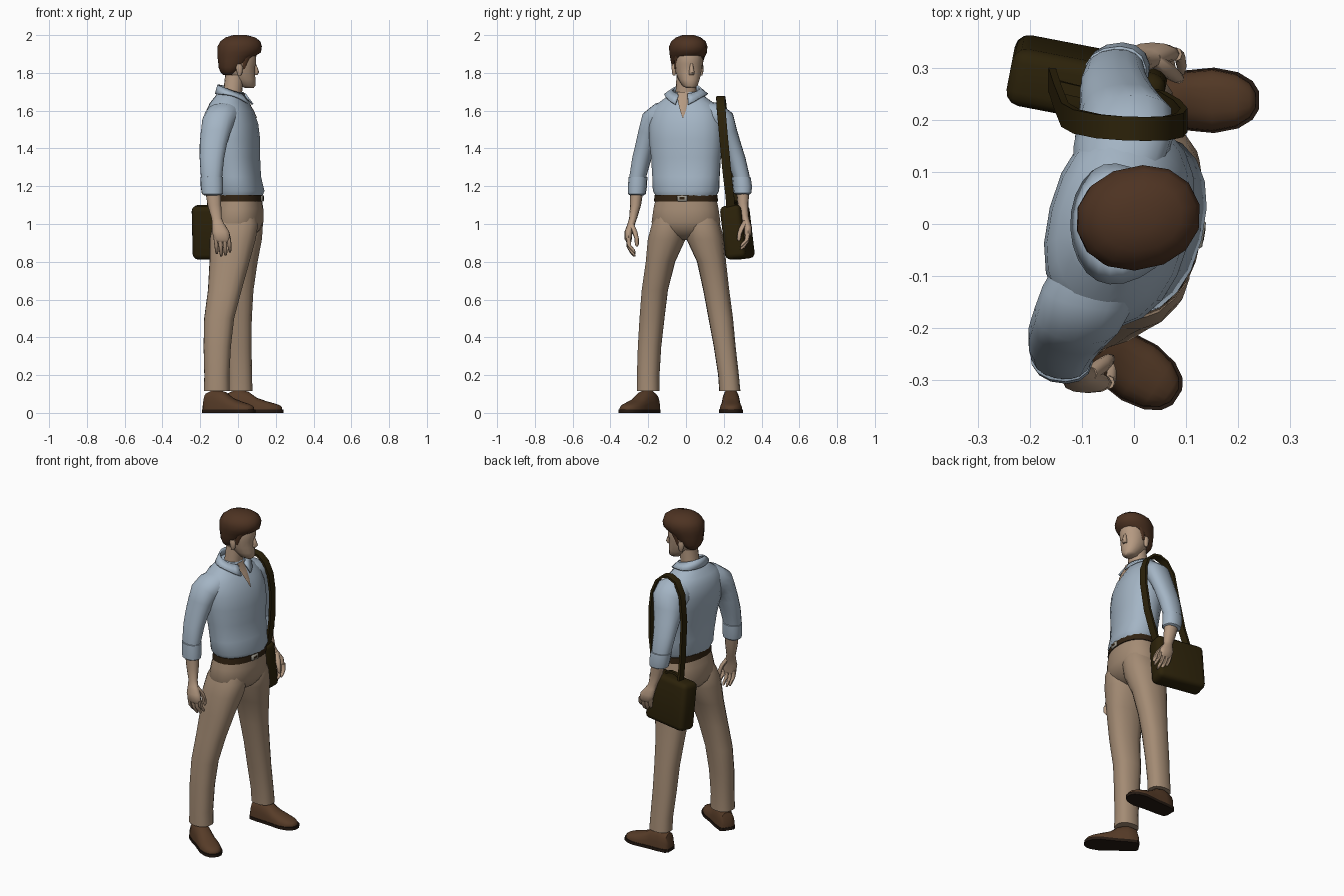
import bpy, bmesh, math
from mathutils import Vector, Matrix


def mat(name, r, g, b):
    m = bpy.data.materials.new(name)
    m.diffuse_color = (r, g, b, 1)
    return m


SHIRT = mat("pale_blue_cloth", .37, .46, .555)
PANTS = mat("tan_cloth", .37, .26, .175)
SKIN = mat("skin", .46, .32, .22)
HAIR = mat("brown_hair", .075, .033, .016)
LEATHER = mat("dark_leather", .025, .016, .003)
BELT = mat("belt_leather", .030, .016, .006)
SHOE = mat("brown_leather", .095, .045, .021)
SOLE = mat("dark_sole", .018, .010, .006)
METAL = mat("buckle_grey", .35, .33, .28)


def finish(name, bm, material, angle=50):
    bmesh.ops.recalc_face_normals(bm, faces=bm.faces)
    me = bpy.data.meshes.new(name)
    bm.to_mesh(me)
    bm.free()
    me.materials.append(material)
    me.shade_smooth()
    me.set_sharp_from_angle(angle=math.radians(angle))
    ob = bpy.data.objects.new(name, me)
    bpy.context.collection.objects.link(ob)
    return ob


def skin_rings(name, rings, material, closed=True, caps=True, angle=50):
    """Bridge successive point rings into one surface."""
    bm = bmesh.new()
    vs = [[bm.verts.new(p) for p in r] for r in rings]
    n = len(rings[0])
    for a, b in zip(vs, vs[1:]):
        for i in range(n if closed else n - 1):
            j = (i + 1) % n
            bm.faces.new((a[i], a[j], b[j], b[i]))
    if caps and closed:
        bm.faces.new(vs[0])
        bm.faces.new(vs[-1])
    return finish(name, bm, material, angle)


def loft(name, data, material, yaw=0, n=16, power=.9, angle=50, warp=None, caps=True):
    """Oval sections (cx, cy, z, half x, half y, optional tilt about x), turned by yaw."""
    rot = Matrix.Rotation(math.radians(yaw), 3, 'Z')
    rings = []
    for cx, cy, z, rx, ry, *tilt in data:
        r = rot @ Matrix.Rotation(math.radians(-tilt[0] if tilt else 0), 3, 'X')
        ring = []
        for k in range(n):
            a = 2 * math.pi * k / n
            c, s = math.cos(a), math.sin(a)
            p = Vector((cx, cy, z)) + r @ Vector((rx * math.copysign(abs(c) ** power, c),
                                                  ry * math.copysign(abs(s) ** power, s), 0))
            ring.append(warp(p) if warp else p)
        rings.append(ring)
    return skin_rings(name, rings, material, angle=angle, caps=caps)


# Shirt body, twisted towards the right
loft("shirt_body", [
    (.01, 0, 1.148, .114, .162), (.01, 0, 1.175, .124, .178), (.0, 0, 1.25, .115, .182),
    (-.01, 0, 1.35, .12, .188), (-.022, 0, 1.45, .132, .2), (-.033, 0, 1.53, .133, .2),
    (-.043, 0, 1.60, .118, .185), (-.047, 0, 1.64, .097, .15),
    (-.045, 0, 1.67, .077, .108), (-.04, 0, 1.70, .062, .075)], SHIRT, yaw=-14, n=20)

# Open neckline
rows = [(.028, 1.70, .03), (.038, 1.67, .03), (.057, 1.64, .025), (.081, 1.60, .015), (.098, 1.562, .002)]
skin_rings("open_neckline", [[(x - .001, -.016 - w, z), (x + .003, -.016, z), (x - .001, -.016 + w, z)]
                             for x, z, w in rows], SKIN, closed=False)

# Folded collar: a strip round the neck with two points at the front
top, low = [], []
for k in range(21):
    b = math.radians(18 + 324 * k / 20)
    a = b - math.radians(12)
    f = (math.cos(b) + 1) / 2       # 1 at the front
    c, s = math.cos(a), math.sin(a)
    top.append((-.04 + (.064 + .014 * f) * c, .072 * s, 1.738 - .052 * f))
    low.append((-.04 + (.078 + .042 * f * f) * c, .114 * s, 1.688 - .062 * f ** 5))
collar = skin_rings("collar", [top, low], SHIRT, closed=False)
sol = collar.modifiers.new("thickness", 'SOLIDIFY')
sol.thickness = .01
sol.offset = 0

# Trousers
loft("trouser_seat", [(.01, 0, 1.145, .112, .16), (.006, 0, 1.08, .126, .174), (0, 0, 1.01, .132, .184),
                      (-.004, 0, .97, .118, .165), (-.005, 0, .94, .092, .12), (-.008, 0, .915, .05, .05)],
     PANTS, yaw=-8, n=24)
loft("right_trouser_leg", [
    (-.006, -.08, 1.07, .096, .07), (-.014, -.088, 1.0, .122, .092), (-.028, -.102, .92, .123, .1),
    (-.045, -.135, .8, .107, .077),
    (-.07, -.165, .65, .09, .069), (-.1, -.18, .5, .08, .066), (-.11, -.193, .35, .073, .062),
    (-.112, -.2, .2, .067, .06), (-.112, -.2, .115, .069, .061)], PANTS, yaw=-8, power=.85)
loft("left_trouser_leg", [
    (.012, .08, 1.07, .096, .07), (.01, .088, 1.0, .122, .092), (.004, .102, .92, .123, .1),
    (0, .135, .8, .104, .077),
    (-.003, .16, .65, .085, .069), (0, .184, .5, .073, .065), (.002, .205, .35, .07, .058),
    (.008, .225, .2, .066, .055), (.01, .232, .115, .067, .056)], PANTS, yaw=-3, power=.85)

# Belt and buckle
loft("belt", [(.01, 0, 1.118, .121, .172), (.01, 0, 1.154, .118, .168)], BELT, yaw=-9, n=20)


def box(name, loc, size, material, rot=(0, 0, 0), bevel=0, segs=2):
    bm = bmesh.new()
    bmesh.ops.create_cube(bm, size=1)
    bmesh.ops.scale(bm, vec=size, verts=bm.verts)
    if bevel:
        bmesh.ops.bevel(bm, geom=bm.edges[:], offset=bevel, segments=segs, affect='EDGES', profile=.5)
    ob = finish(name, bm, material)
    ob.location = loc
    ob.rotation_euler = rot
    return ob


box("buckle", (.129, -.02, 1.136), (.012, .054, .032), METAL, rot=(0, 0, -.16), bevel=.004, segs=1)
box("buckle_centre", (.133, -.02, 1.136), (.006, .026, .012), BELT, rot=(0, 0, -.16))

# Arms: described for the right side, shifted and mirrored for the left
ARM = [(-.066, -.09, 1.575, .085, .075, 85), (-.085, -.135, 1.563, .092, .08, 70),
       (-.106, -.175, 1.532, .086, .075, 45), (-.12, -.196, 1.48, .079, .057, 20),
       (-.131, -.213, 1.42, .073, .053, 8), (-.138, -.233, 1.35, .066, .051),
       (-.14, -.253, 1.26, .058, .045), (-.138, -.259, 1.2, .05, .04)]
CUFF = [(-.14, -.254, 1.252, .05, .038), (-.14, -.254, 1.248, .06, .049), (-.138, -.257, 1.2, .06, .05),
        (-.136, -.26, 1.16, .056, .047), (-.136, -.26, 1.152, .044, .037)]
FOREARM = [(-.132, -.26, 1.18, .042, .035), (-.125, -.267, 1.1, .036, .029), (-.113, -.28, 1.03, .027, .021),
           (-.105, -.29, 1.0, .032, .02), (-.092, -.304, .96, .045, .021), (-.085, -.306, .92, .043, .019),
           (-.083, -.303, .905, .036, .013)]


def to_left(p):
    z = p.z
    reach = min(1, max(0, -p.y - .02) / .18) if z > 1.3 else 1     # shift grows away from the chest
    return Vector((p.x + .10 * reach + .08 * max(0, 1.3 - z),
                   .02 - p.y + .022 * max(0, 1 - abs(z - 1.2) / .3), z + .09 * max(0, 1.2 - z)))


for left in (False, True):
    side = "left" if left else "right"
    w = to_left if left else None
    loft(side + "_sleeve", ARM, SHIRT, yaw=-4 if left else -10, n=16, warp=w)
    loft(side + "_rolled_cuff", CUFF, SHIRT, yaw=-8, n=14, angle=40, warp=w)
    loft(side + "_forearm_and_palm", FOREARM, SKIN, n=12, warp=w)
    # Fingers curl slightly towards the body
    for i in range(4):
        x = -.118 + .023 * i
        tip = (.842, .828, .832, .85)[i]
        mid = (.925 + tip) / 2
        loft(f"{side}_finger_{i + 1}", [
            (x, -.305, .925, .0115, .013), (x + .004, -.302, mid, .0108, .0115),
            (x + .006, -.283, tip + .016, .0095, .011), (x + .006, -.272, tip, .005, .006)], SKIN, n=8, warp=w)
    loft(side + "_thumb", [
        (-.085, -.288, 1.0, .014, .013), (-.062, -.272, .96, .015, .014), (-.05, -.262, .925, .012, .012),
        (-.046, -.26, .892, .010, .010), (-.045, -.26, .882, .005, .005)], SKIN, n=8, warp=w)

    # Shoes: cross-sections along the foot (distance, half width, height)
    foot = [(-.075, .028, .06), (-.062, .044, .105), (-.01, .05, .128), (.045, .051, .112), (.09, .055, .08),
            (.14, .06, .062), (.185, .051, .05), (.212, .034, .04), (.224, .014, .03)]
    at, turn = (((.01, .238, 0), 0) if left else ((-.110, -.208, 0), -33))
    m = Matrix.Translation(at) @ Matrix.Rotation(math.radians(turn), 4, 'Z')
    rings = []
    for u, hw, h in foot:
        arc = [math.pi * k / 10 for k in range(11)]
        rings.append([m @ Vector((u, hw * math.copysign(abs(math.cos(a)) ** .8, math.cos(a)),
                                  .014 + (h - .014) * math.sin(a) ** .8)) for a in arc])
    skin_rings(side + "_shoe", rings, SHOE)
    outline = [(u * 1.03, v + .003) for u, v, h in foot] + [(u * 1.03, -v - .003) for u, v, h in reversed(foot)]
    skin_rings(side + "_sole", [[m @ Vector((u, v, z)) for u, v in outline] for z in (0, .018)], SOLE, angle=35)

# Neck and head, turned a little to the left
loft("neck", [(-.035, 0, 1.65, .055, .058), (-.028, 0, 1.70, .05, .055), (-.018, .004, 1.79, .05, .054)], SKIN)
HEAD_YAW = 12
H = Matrix.Translation((0, .01, 0)) @ Matrix.Rotation(math.radians(HEAD_YAW), 4, 'Z')


def head_loft(name, data, material, n=16, y=0):
    out = []
    for cx, z, rx, ry in data:
        p = H @ Vector((cx, y, z))
        out.append((p.x, p.y, z, rx, ry))
    return loft(name, out, material, yaw=HEAD_YAW, n=n, power=.95)


head_loft("head", [(.062, 1.72, .022, .022), (.05, 1.732, .044, .040), (.03, 1.765, .064, .056),
                   (.014, 1.80, .078, .067), (.009, 1.832, .083, .073), (.005, 1.85, .092, .075),
                   (.002, 1.89, .097, .077), (0, 1.93, .088, .07)], SKIN)
head_loft("nose", [(.090, 1.852, .006, .007), (.095, 1.825, .012, .011), (.097, 1.802, .018, .016),
                   (.091, 1.79, .014, .013)], SKIN, n=8)
head_loft("lips", [(.081, 1.772, .008, .016), (.082, 1.764, .011, .021), (.081, 1.755, .007, .015)], SKIN, n=8)
for s, side in ((1, "left"), (-1, "right")):
    head_loft(side + "_ear", [(-.008, 1.785, .008, .006), (-.006, 1.80, .014, .011), (-.008, 1.83, .02, .014),
                              (-.01, 1.848, .012, .01)], SKIN, n=8, y=.073 * s)

# Short hair swept up at the front, with sideburns
head_loft("hair", [(-.055, 1.79, .025, .045), (-.050, 1.805, .043, .064), (-.038, 1.83, .067, .077),
                   (-.022, 1.86, .085, .085), (-.011, 1.888, .101, .092), (.006, 1.908, .118, .098),
                   (.009, 1.94, .12, .1), (.013, 1.967, .108, .09), (.013, 1.988, .08, .064),
                   (.01, 2.0, .035, .03)], HAIR, n=14)
for s, side in ((1, "left"), (-1, "right")):
    head_loft(side + "_sideburn", [(.016, 1.82, .006, .005), (.018, 1.84, .012, .007), (.026, 1.89, .03, .010)],
              HAIR, n=8, y=.07 * s)

# Shoulder bag with grip and strap
BAG = (Matrix.Translation((-.09, .272, .957)) @ Matrix.Rotation(-.19, 4, 'Z') @ Matrix.Rotation(.12, 4, 'X'))
box("bag", (-.09, .272, .957), (.30, .112, .285), LEATHER, rot=(.12, 0, -.19), bevel=.028, segs=3)


def ribbon(name, pts, width, thick, material, transform=Matrix()):
    """Flat band whose width runs along local y."""
    pts = [Vector(p) for p in pts]
    rings = []
    for i, p in enumerate(pts):
        t = pts[min(i + 1, len(pts) - 1)] - pts[max(i - 1, 0)]
        w = Vector((0, 1, 0))
        nrm = t.cross(w).normalized() * thick / 2
        w = w * width / 2
        rings.append([transform @ q for q in (p + w + nrm, p - w + nrm, p - w - nrm, p + w - nrm)])
    skin_rings(name, rings, material, angle=40)


ribbon("bag_grip", [(-.06, 0, .13), (-.05, 0, .152), (-.02, 0, .162), (.02, 0, .162), (.05, 0, .152), (.06, 0, .13)],
       .022, .012, LEATHER, BAG)
ribbon("bag_strap", [
    (.03, .238, 1.07), (.055, .232, 1.15), (.082, .216, 1.28), (.096, .2, 1.45), (.088, .19, 1.56), (.06, .184, 1.63),
    (.022, .183, 1.664), (-.02, .184, 1.672), (-.068, .188, 1.652), (-.11, .197, 1.58), (-.133, .21, 1.42),
    (-.147, .245, 1.22), (-.16, .285, 1.07)], .046, .014, LEATHER)
